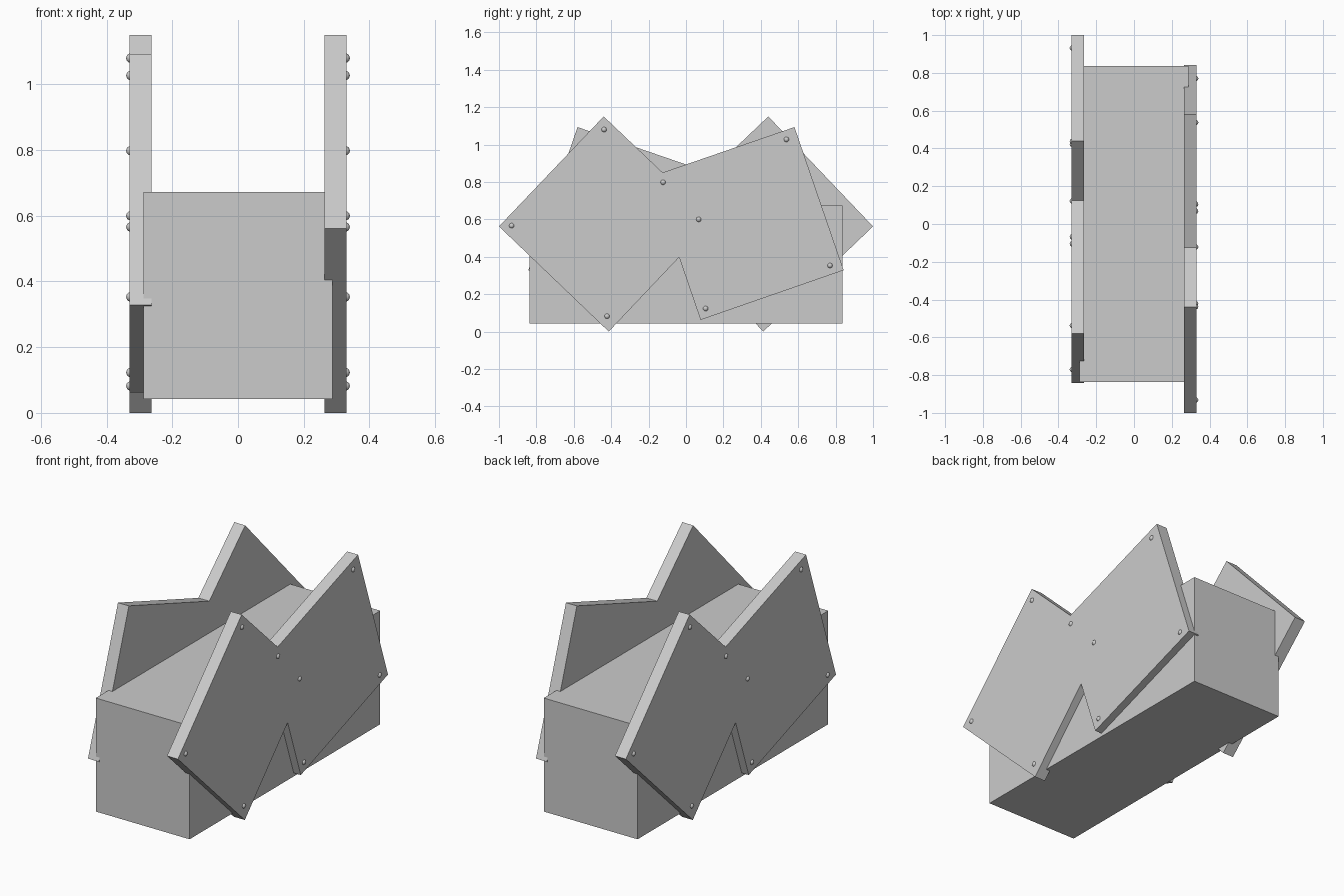
import bpy, bmesh
from mathutils import Matrix

if "Cube" in bpy.data.objects:
    bpy.data.objects.remove(bpy.data.objects["Cube"])

# Outline of one side plate and its rivet positions, as (y, z)
OUTLINE = [(-1.0, 0.562), (-0.44, 1.15), (-0.125, 0.85), (0.58, 1.093),
           (0.843, 0.328), (0.078, 0.062), (-0.037, 0.397), (-0.413, 0.0)]
RIVETS = [(-0.932, 0.566), (-0.438, 1.08), (-0.122, 0.798), (0.068, 0.6),
          (0.537, 1.027), (0.77, 0.353), (0.105, 0.123), (-0.422, 0.082)]
X_IN, X_OUT = 0.264, 0.331


def add_object(name, bm):
    bmesh.ops.recalc_face_normals(bm, faces=bm.faces)
    mesh = bpy.data.meshes.new(name)
    bm.to_mesh(mesh)
    bm.free()
    obj = bpy.data.objects.new(name, mesh)
    bpy.context.collection.objects.link(obj)
    return obj


# Central box
bm = bmesh.new()
bmesh.ops.create_cube(bm, size=1, matrix=Matrix.Translation((0, 0, 0.358))
                      @ Matrix.Diagonal((0.576, 1.672, 0.63, 1)))
add_object("body", bm)

# Side plates with rivets; the left one is the right one turned half round
for side, s in (("right", 1), ("left", -1)):
    bm = bmesh.new()
    face = bm.faces.new([bm.verts.new((s * X_IN, s * y, z)) for y, z in OUTLINE])
    ext = bmesh.ops.extrude_face_region(bm, geom=[face], use_keep_orig=True)
    new_verts = [e for e in ext["geom"] if isinstance(e, bmesh.types.BMVert)]
    bmesh.ops.translate(bm, verts=new_verts, vec=(s * (X_OUT - X_IN), 0, 0))
    add_object(side + "_plate", bm)

    bm = bmesh.new()
    for y, z in RIVETS:
        bmesh.ops.create_uvsphere(bm, u_segments=16, v_segments=10, radius=0.0145,
                                  matrix=Matrix.Translation((s * 0.326, s * y, z)))
    for f in bm.faces:
        f.smooth = True
    add_object(side + "_rivets", bm)
